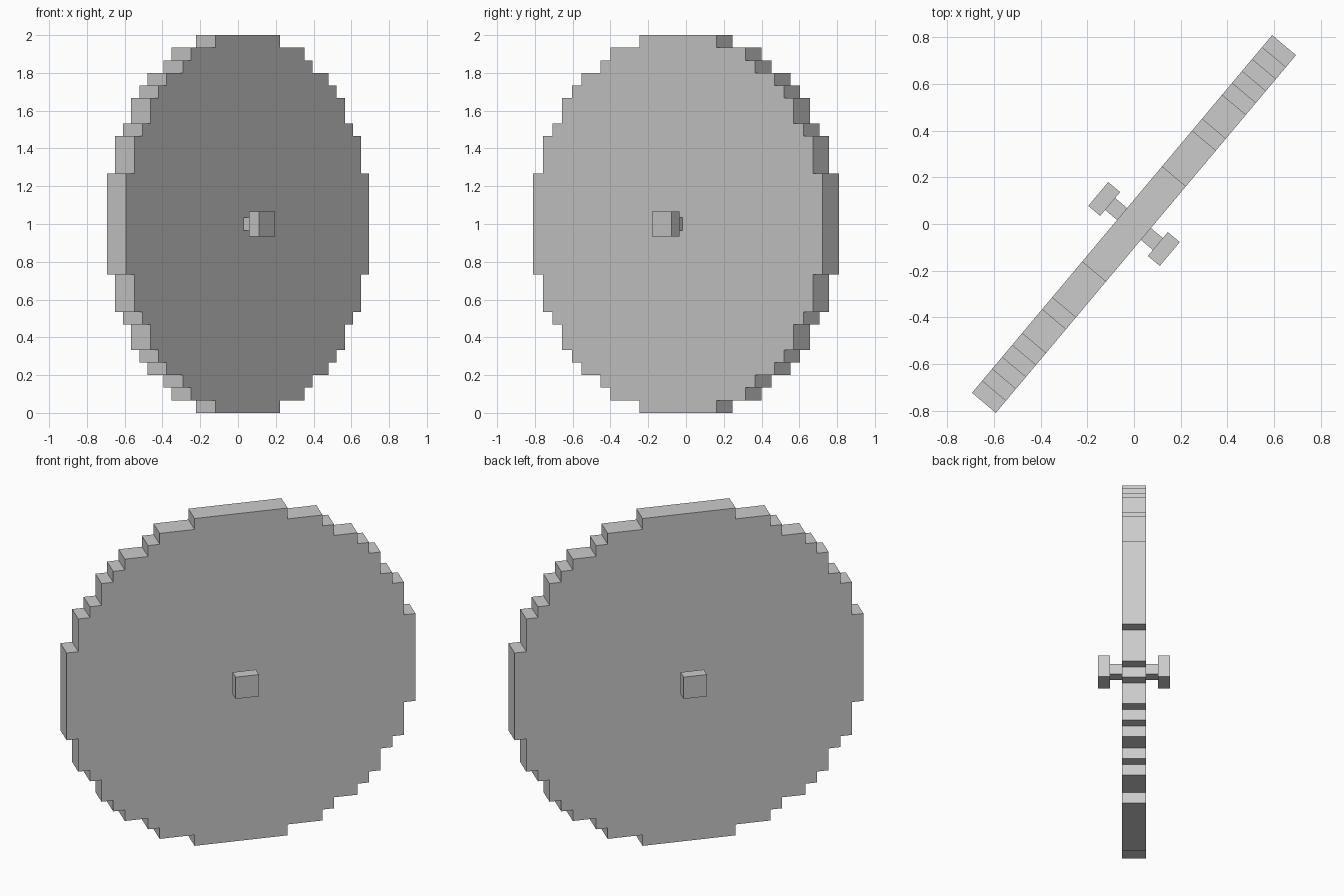
import bpy, bmesh, math
from mathutils import Vector

if "Cube" in bpy.data.objects:
    bpy.data.objects.remove(bpy.data.objects["Cube"])

P = 2 / 30                 # one pixel step; the disc is 30 steps across
TURN = math.radians(50)    # the whole model is turned about z


def add_object(name, bm):
    bmesh.ops.recalc_face_normals(bm, faces=bm.faces)
    mesh = bpy.data.meshes.new(name)
    bm.to_mesh(mesh)
    bm.free()
    obj = bpy.data.objects.new(name, mesh)
    bpy.context.collection.objects.link(obj)
    obj.location.z = 1
    obj.rotation_euler.z = TURN
    return obj


def add_box(name, y, size):
    bm = bmesh.new()
    bmesh.ops.create_cube(bm, size=1)
    bmesh.ops.scale(bm, vec=Vector(size) * P, verts=bm.verts)
    bmesh.ops.translate(bm, vec=(0, y * P, 0), verts=bm.verts)
    return add_object(name, bm)


# Stepped disc: one quadrant of stair corners, repeated four times
steps = [(15, 4), (14, 7), (13, 8), (12, 10), (11, 11),
         (10, 12), (8, 13), (7, 14), (4, 15)]
quadrant = [steps[0]]
for (_, height), (width, top) in zip(steps, steps[1:]):
    quadrant += [(width, height), (width, top)]
outline = []
for _ in range(4):
    outline += quadrant
    quadrant = [(-z, x) for x, z in quadrant]

bm = bmesh.new()
face = bm.faces.new([bm.verts.new((x * P, -P, z * P)) for x, z in outline])
side = bmesh.ops.extrude_face_region(bm, geom=[face], use_keep_orig=True)
moved = [v for v in side["geom"] if isinstance(v, bmesh.types.BMVert)]
bmesh.ops.translate(bm, vec=(0, 2 * P, 0), verts=moved)
add_object("disc", bm)

# Hub stem and square knob on each face
for label, s in (("front", -1), ("back", 1)):
    add_box(label + "_stem", s * 1.5, (1, 1, 1))
    add_box(label + "_knob", s * 2.5, (2, 1, 2))
